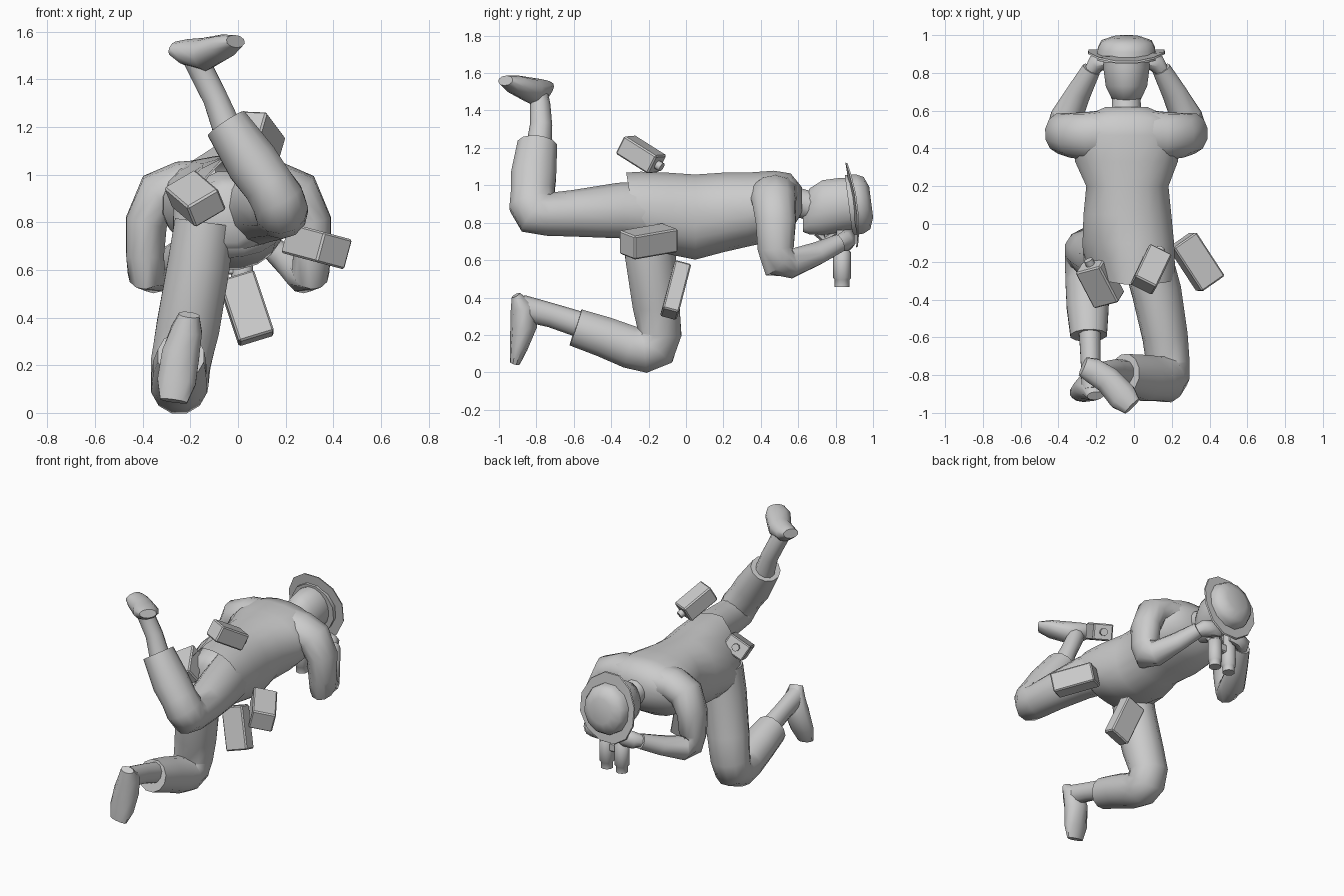
import bpy, bmesh, math
from mathutils import Vector, Matrix

grey = bpy.data.materials.new("plain_grey")
grey.diffuse_color = (0.6, 0.6, 0.6, 1)
MID = -0.04  # symmetry plane of the upper body


def finish(name, bm, smooth=True):
    bmesh.ops.recalc_face_normals(bm, faces=bm.faces[:])
    me = bpy.data.meshes.new(name)
    bm.to_mesh(me)
    bm.free()
    me.materials.append(grey)
    ob = bpy.data.objects.new(name, me)
    bpy.context.collection.objects.link(ob)
    if smooth:
        bpy.ops.object.select_all(action='DESELECT')
        ob.select_set(True)
        bpy.context.view_layer.objects.active = ob
        bpy.ops.object.shade_smooth_by_angle(angle=math.radians(50))
    return ob


def tube(name, rings, side=(1, 0, 0), n=12, axis=None, power=1.0, mirror=False, cap=True):
    """Skin rings (x, y, z, radius along side, radius across) along a path."""
    bm = bmesh.new()
    pts = [Vector(r[:3]) for r in rings]
    loops = []
    for i, r in enumerate(rings):
        t = Vector(axis) if axis else Vector()
        if not axis:
            if i:
                t += (pts[i] - pts[i - 1]).normalized()
            if i < len(pts) - 1:
                t += (pts[i + 1] - pts[i]).normalized()
        t.normalize()
        u = Vector(side)
        u = (u - t * u.dot(t)).normalized()
        v = t.cross(u)
        loop = []
        for k in range(n):
            a = 2 * math.pi * (k + 0.5) / n
            c, s = math.cos(a), math.sin(a)
            c = math.copysign(abs(c) ** power, c)
            s = math.copysign(abs(s) ** power, s)
            p = pts[i] + u * c * r[3] + v * s * r[4]
            if mirror:
                p.x = 2 * MID - p.x
            loop.append(bm.verts.new(p))
        loops.append(loop)
    for a, b in zip(loops, loops[1:]):
        for k in range(n):
            bm.faces.new((a[k], a[(k + 1) % n], b[(k + 1) % n], b[k]))
    if cap:
        bm.faces.new(loops[0])
    bm.faces.new(loops[-1])
    return finish(name, bm)


def box(name, centre, long, wide, size, knob=False):
    """Bevelled case: long and wide give its axes, size = length, width, depth."""
    l = Vector(long).normalized()
    w = Vector(wide)
    w = (w - l * w.dot(l)).normalized()
    d = l.cross(w)
    frame = Matrix((l, w, d)).transposed().to_4x4()
    frame.translation = Vector(centre)
    bm = bmesh.new()
    bmesh.ops.create_cube(bm, size=1)
    bmesh.ops.scale(bm, vec=size, verts=bm.verts)
    bmesh.ops.bevel(bm, geom=bm.edges[:], offset=0.008, segments=1, affect='EDGES')
    bmesh.ops.transform(bm, matrix=frame, verts=bm.verts)
    finish(name, bm, smooth=False)
    if knob:
        c, h = Vector(centre), l * size[0] / 2
        tube(name + "_knob", [(*(c + h * 0.9), 0.025, 0.025),
                              (*(c + h + l * 0.03), 0.025, 0.025)], side=w, n=8)


# Jacket with an open hem that drops on the kneeling side
jacket = tube("jacket", [(-0.01, -0.32, 0.88, 0.225, 0.19),
                         (-0.025, -0.24, 0.865, 0.245, 0.21),
                         (-0.03, -0.10, 0.85, 0.245, 0.22),
                         (-0.035, 0.05, 0.83, 0.235, 0.23),
                         (-0.035, 0.20, 0.855, 0.22, 0.215),
                         (-0.04, 0.33, 0.87, 0.275, 0.20),
                         (-0.04, 0.47, 0.89, 0.29, 0.19),
                         (-0.04, 0.56, 0.91, 0.25, 0.155),
                         (-0.04, 0.62, 0.92, 0.11, 0.07)],
              axis=(0, 1, 0), n=20, power=0.9, cap=False)
for v in jacket.data.vertices:
    if v.co.y < -0.05:
        drop = min(1, (-0.05 - v.co.y) / 0.2) * 0.9 * max(0, -0.06 - v.co.x)
        v.co.z = max(v.co.z - drop, min(v.co.z, 0.645))
    if v.co.y < -0.3:
        v.co.y += 0.16 * (1.07 - v.co.z)
# Seat of the trousers inside the hem
tube("trouser_seat", [(-0.03, -0.29, 0.83, 0.10, 0.12), (-0.03, -0.24, 0.83, 0.18, 0.16),
                      (-0.03, -0.10, 0.84, 0.21, 0.18)], axis=(0, 1, 0))

# Neck and head, face turned down
tube("neck", [(MID, 0.52, 0.93, 0.085, 0.08), (MID, 0.70, 0.88, 0.075, 0.08)])
tube("head", [(MID, 0.625, 0.81, 0.04, 0.06),
              (MID, 0.66, 0.86, 0.078, 0.125),
              (MID, 0.73, 0.88, 0.112, 0.15),
              (MID, 0.83, 0.895, 0.125, 0.148),
              (MID, 0.90, 0.90, 0.12, 0.14)], axis=(0, 1, 0), n=16)
tube("nose", [(MID, 0.71, 0.75, 0.03, 0.03), (MID, 0.74, 0.71, 0.022, 0.02),
              (MID, 0.80, 0.75, 0.015, 0.015)], n=6)

# Hat: curled brim and domed crown, tipped forward
TILT = (0, 0.99, 0.126)
brim = tube("hat_brim", [(MID, 0.887, 0.894, 0.21, 0.237), (MID, 0.897, 0.896, 0.207, 0.233)],
            axis=TILT, n=12)
for v in brim.data.vertices:
    v.co.y += 0.03 * ((v.co.x - MID) / 0.21) ** 2 - 0.008
tube("hat_crown", [(MID, 0.87, 0.893, 0.16, 0.168), (MID, 0.93, 0.90, 0.157, 0.165),
                   (MID, 0.968, 0.905, 0.138, 0.145), (MID, 0.99, 0.91, 0.08, 0.085)],
     axis=TILT, n=12)

# Arms, hands and binocular barrels on both sides
for tag, m in (("left", False), ("right", True)):
    tube(tag + "_sleeve", [(-0.10, 0.475, 0.95, 0.135, 0.115),
                           (-0.24, 0.465, 0.945, 0.13, 0.11),
                           (-0.33, 0.47, 0.915, 0.12, 0.105),
                           (-0.385, 0.48, 0.80, 0.11, 0.09),
                           (-0.39, 0.48, 0.66, 0.10, 0.082),
                           (-0.385, 0.495, 0.59, 0.10, 0.08),
                           (-0.36, 0.56, 0.58, 0.085, 0.078),
                           (-0.29, 0.70, 0.635, 0.065, 0.062),
                           (-0.225, 0.82, 0.69, 0.05, 0.05)],
         side=(0, 1, 0.2), mirror=m)
    tube(tag + "_hand", [(-0.24, 0.79, 0.68, 0.035, 0.035),
                         (-0.20, 0.85, 0.70, 0.05, 0.055),
                         (-0.14, 0.865, 0.71, 0.045, 0.058),
                         (-0.08, 0.86, 0.71, 0.03, 0.04)],
         side=(0, 1, 0), n=8, mirror=m)
    bx = MID - 0.057
    tube(tag + "_barrel", [(bx, 0.835, 0.455, 0.04, 0.04), (bx, 0.835, 0.495, 0.04, 0.04),
                           (bx, 0.835, 0.505, 0.048, 0.048), (bx, 0.835, 0.64, 0.048, 0.048),
                           (bx + 0.005, 0.835, 0.66, 0.03, 0.03),
                           (bx + 0.005, 0.835, 0.76, 0.03, 0.03)], n=10, mirror=m)
box("binocular_bridge", (MID, 0.835, 0.61), (1, 0, 0), (0, 1, 0), (0.10, 0.05, 0.06))

# Kneeling leg
tube("kneeling_trouser", [(-0.14, -0.19, 0.80, 0.13, 0.14),
                          (-0.165, -0.19, 0.62, 0.135, 0.14),
                          (-0.21, -0.16, 0.36, 0.137, 0.13),
                          (-0.24, -0.14, 0.21, 0.13, 0.12),
                          (-0.245, -0.165, 0.14, 0.125, 0.13),
                          (-0.247, -0.22, 0.118, 0.122, 0.125),
                          (-0.247, -0.30, 0.135, 0.12, 0.118),
                          (-0.245, -0.44, 0.19, 0.115, 0.112),
                          (-0.24, -0.59, 0.24, 0.10, 0.105)])
tube("kneeling_ankle", [(-0.235, -0.55, 0.25, 0.06, 0.07),
                        (-0.23, -0.72, 0.305, 0.055, 0.065),
                        (-0.22, -0.88, 0.345, 0.06, 0.07)], n=10)
tube("kneeling_boot", [(-0.205, -0.91, 0.412, 0.045, 0.025),
                       (-0.215, -0.875, 0.35, 0.068, 0.065),
                       (-0.24, -0.867, 0.25, 0.083, 0.072),
                       (-0.258, -0.895, 0.13, 0.085, 0.048),
                       (-0.27, -0.915, 0.05, 0.06, 0.028)], n=10)

# Raised leg
tube("raised_trouser", [(0.07, -0.18, 0.86, 0.13, 0.16),
                        (0.12, -0.36, 0.865, 0.13, 0.15),
                        (0.165, -0.60, 0.85, 0.12, 0.125),
                        (0.18, -0.74, 0.845, 0.115, 0.115),
                        (0.18, -0.80, 0.855, 0.115, 0.13),
                        (0.165, -0.82, 0.90, 0.115, 0.13),
                        (0.125, -0.82, 0.96, 0.11, 0.12),
                        (0.06, -0.815, 1.05, 0.115, 0.125),
                        (-0.05, -0.795, 1.215, 0.095, 0.11)], side=(1, 0, 0.3))
tube("raised_ankle", [(-0.04, -0.79, 1.18, 0.065, 0.07),
                      (-0.095, -0.775, 1.32, 0.055, 0.06),
                      (-0.15, -0.78, 1.43, 0.055, 0.055),
                      (-0.18, -0.79, 1.50, 0.06, 0.05)], n=10)
tube("raised_boot", [(-0.27, -0.755, 1.53, 0.055, 0.03),
                     (-0.22, -0.775, 1.515, 0.07, 0.055),
                     (-0.14, -0.825, 1.505, 0.075, 0.07),
                     (-0.06, -0.915, 1.54, 0.082, 0.05),
                     (-0.01, -0.965, 1.56, 0.055, 0.028)], side=(0.7, 0.7, 0), n=10)

# Loose cases around the hips
box("upper_case", (0.09, -0.24, 1.165), (0.09, 0.19, -0.12), (0.12, -0.07, 0.0),
    (0.22, 0.13, 0.11), knob=True)
box("side_case", (0.33, -0.2, 0.70), (-0.15, 0.23, 0.04), (0.13, 0.09, -0.035),
    (0.28, 0.15, 0.13))
box("lower_case", (0.035, -0.055, 0.44), (0.09, -0.07, -0.27), (0.9, 0.1, 0.3),
    (0.28, 0.155, 0.09))
box("left_case", (-0.18, -0.31, 0.9), (-0.10, 0.19, 0.085), (-0.11, -0.06, -0.085),
    (0.23, 0.155, 0.11), knob=True)
